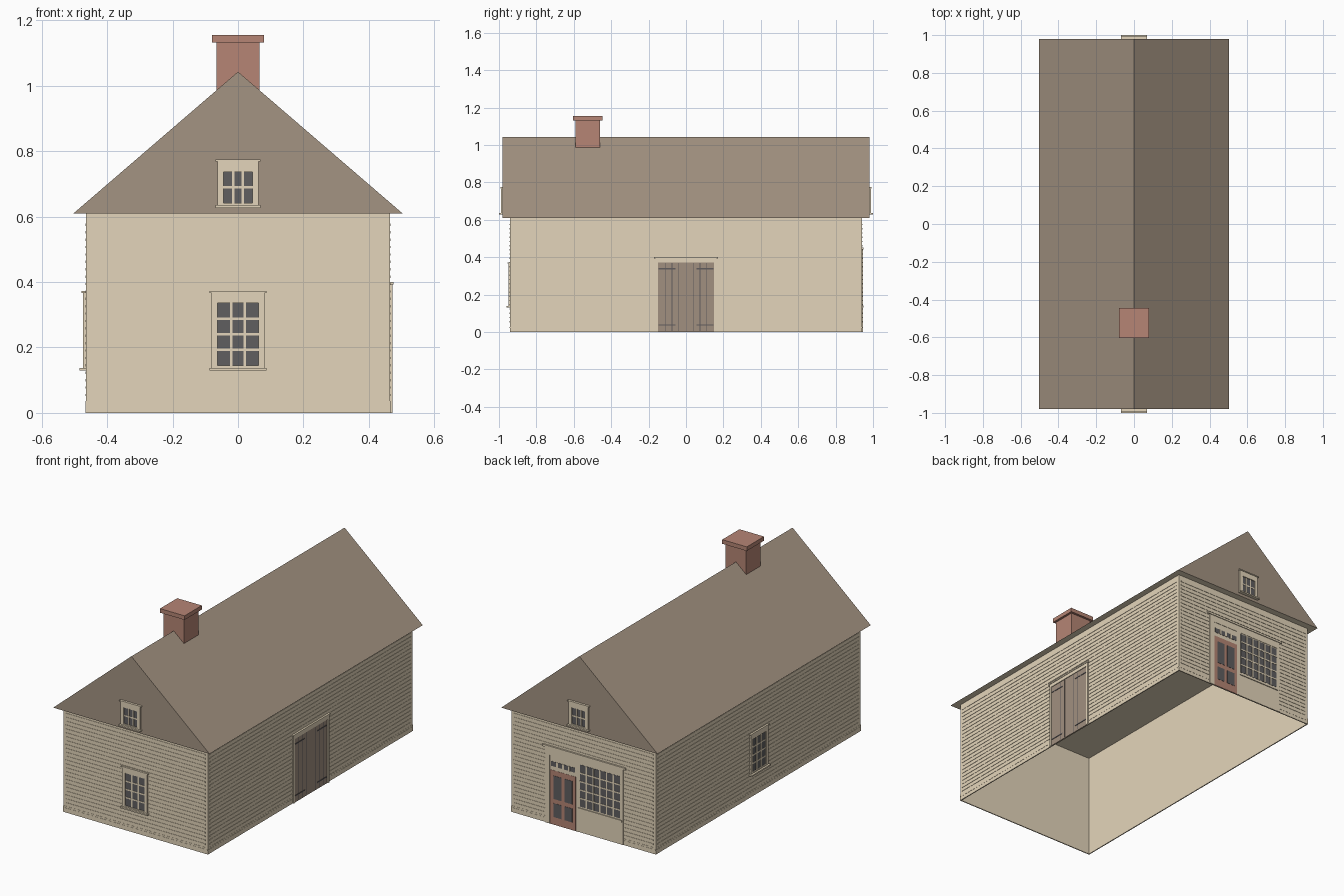
import bpy, bmesh
from math import pi
from mathutils import Matrix, Vector

if "Cube" in bpy.data.objects:
    bpy.data.objects.remove(bpy.data.objects["Cube"])


def material(name, r, g, b):
    m = bpy.data.materials.new(name)
    m.use_nodes = True
    col = [(c / 255) ** 2.2 for c in (r, g, b)] + [1]
    m.diffuse_color = col
    m.node_tree.nodes["Principled BSDF"].inputs["Base Color"].default_value = col
    return m


WALL = material("cream_siding", 227, 212, 185)
ROOF = material("brown_roof", 162, 146, 129)
BRICK = material("red_brown_brick", 180, 132, 116)
GLASS = material("dark_glass", 96, 95, 96)
PLANK = material("barn_door_wood", 160, 143, 127)
IRON = material("dark_iron", 96, 92, 94)

HX, HY, EAVE = 0.465, 0.941, 0.61   # wall half sizes and eave height
RX, RY, RIDGE = 0.503, 0.98, 1.043  # roof half sizes and ridge height


def finish(name, bm, mat):
    bmesh.ops.recalc_face_normals(bm, faces=bm.faces)
    me = bpy.data.meshes.new(name)
    bm.to_mesh(me)
    bm.free()
    me.materials.append(mat)
    ob = bpy.data.objects.new(name, me)
    bpy.context.collection.objects.link(ob)
    return ob


def boxes(name, items, mat, place=None):
    """Boxes given as (u0, u1, d0, d1, z0, z1); place maps wall space to the model."""
    bm = bmesh.new()
    for u0, u1, d0, d1, z0, z1 in items:
        mx = (Matrix.Translation(((u0 + u1) / 2, -(d0 + d1) / 2, (z0 + z1) / 2))
              @ Matrix.Diagonal((u1 - u0, d1 - d0, z1 - z0, 1)))
        bmesh.ops.create_cube(bm, size=1, matrix=mx)
    if place:
        bm.transform(place)
    return finish(name, bm, mat)


def side(quarter, dist):
    """Wall space: u runs to the viewer's right, d points outward."""
    return Matrix.Rotation(quarter * pi / 2, 4, "Z") @ Matrix.Translation((0, -dist, 0))


FRONT, LEFT, BACK, RIGHT = side(0, HY), side(1, HX), side(2, HY), side(3, HX)


def glazing(name, u0, u1, z0, z1, cols, rows, place, d=0.004, bar=0.008):
    """Glass sheet with a grid of glazing bars."""
    boxes(name + "_glass", [(u0, u1, 0, d, z0, z1)], GLASS, place)
    bars = []
    for i in range(1, cols):
        u = u0 + (u1 - u0) * i / cols
        bars.append((u - bar / 2, u + bar / 2, 0, d + 0.0015, z0, z1))
    for j in range(1, rows):
        z = z0 + (z1 - z0) * j / rows
        bars.append((u0, u1, 0, d + 0.0015, z - bar / 2, z + bar / 2))
    boxes(name + "_bars", bars, WALL, place)


def surround(u0, u1, z0, z1, gu0, gu1, gz0, gz1, d):
    """Four boards around an opening."""
    return [(u0, gu0, 0, d, z0, z1), (gu1, u1, 0, d, z0, z1),
            (gu0, gu1, 0, d, gz1, z1), (gu0, gu1, 0, d, z0, gz0)]


def window(name, half, z0, z1, ghalf, gz0, gz1, rows, place):
    frame = surround(-half, half, z0, z1, -ghalf, ghalf, gz0, gz1, 0.009)
    lip = half + 0.006
    frame.append((-lip, lip, 0, 0.013, z1 - 0.004, z1 + 0.002))
    frame.append((-lip, lip, 0, 0.02, z0 - 0.002, z0 + 0.006))
    boxes(name + "_frame", frame, WALL, place)
    glazing(name, -ghalf, ghalf, gz0, gz1, 3, rows, place)


# Walls with siding strips and base board, open below
for label, place, half in (("front", FRONT, HX), ("left", LEFT, HY),
                           ("back", BACK, HX), ("right", RIGHT, HY)):
    boxes(label + "_wall", [(-half, half, -0.005, 0, 0, EAVE)], WALL, place)
    inner = half - 0.016
    strips = [(-inner, inner, 0, 0.002, z - 0.0035, z + 0.0035)
              for z in (0.055 + 0.0226 * i for i in range(24))]
    boxes(label + "_siding_strips", strips, WALL, place)
    boxes(label + "_base_board", [(-half, half, 0, 0.001, 0, 0.037),
                                  (-half, half, 0, 0.002, 0.021, 0.027)], WALL, place)

# Roof prism with a cream soffit and ceiling
bm = bmesh.new()
tri = [bm.verts.new((x, -RY, z)) for x, z in ((-RX, EAVE), (RX, EAVE), (0, RIDGE))]
end = bmesh.ops.extrude_face_region(bm, geom=[bm.faces.new(tri)])
bmesh.ops.translate(bm, vec=Vector((0, 2 * RY, 0)),
                    verts=[v for v in end["geom"] if isinstance(v, bmesh.types.BMVert)])
roof = finish("roof", bm, ROOF)
roof.data.materials.append(WALL)
for poly in roof.data.polygons:
    if abs(poly.center.z - EAVE) < 0.001:
        poly.material_index = 1

# Chimney
boxes("chimney", [(-0.066, 0.066, 0.459, 0.591, 0.95, 1.132),
                  (-0.079, 0.079, 0.446, 0.604, 1.132, 1.156)], BRICK)

# Windows
window("front_window", 0.081, 0.132, 0.37, 0.062, 0.145, 0.336, 4, FRONT)
window("side_window", 0.081, 0.132, 0.37, 0.062, 0.145, 0.336, 4, RIGHT)
for label, quarter in (("front", 0), ("back", 2)):
    window(label + "_attic_window", 0.063, 0.629, 0.772, 0.044, 0.642, 0.737, 2,
           side(quarter, RY))

# Double plank door
boxes("barn_door_frame", [(-0.164, -0.15, 0, 0.008, 0, 0.392), (0.15, 0.164, 0, 0.008, 0, 0.392),
                          (-0.15, 0.15, 0, 0.008, 0.372, 0.392),
                          (-0.17, 0.17, 0, 0.011, 0.392, 0.4)], WALL, LEFT)
boxes("barn_doors", [(-0.15, 0.15, 0, 0.004, 0, 0.372)], PLANK, LEFT)
iron = []
for s in (-1, 1):
    for u in (0.038, 0.075, 0.112):
        iron.append((s * u - 0.0015, s * u + 0.0015, 0, 0.0045, 0.005, 0.368))
    for z in (0.038, 0.338):
        a, b = sorted((s * 0.055, s * 0.147))
        iron.append((a, b, 0, 0.006, z - 0.003, z + 0.003))
boxes("barn_door_seams_and_hinges", iron, IRON, LEFT)

# Shopfront panel, cornice and sill on the back
boxes("shopfront_panel", [(-0.245, 0.258, 0, 0.003, 0, 0.44),
                          (-0.245, -0.215, 0, 0.005, 0, 0.44),
                          (-0.045, -0.03, 0, 0.005, 0, 0.44),
                          (0.243, 0.258, 0, 0.005, 0, 0.44),
                          (-0.215, 0.243, 0, 0.005, 0.4, 0.44),
                          (-0.262, 0.272, 0, 0.009, 0.44, 0.452),
                          (-0.03, 0.25, 0, 0.008, 0.132, 0.142)], WALL, BACK)
glazing("shop_window", -0.022, 0.237, 0.15, 0.394, 6, 5, BACK)
glazing("transom", -0.206, -0.054, 0.338, 0.366, 4, 1, BACK, bar=0.012)

# Glazed shop door
boxes("shop_door", [(-0.212, -0.048, 0, 0.0042, 0, 0.315)], BRICK, BACK)
boxes("shop_door_panes", [(u, u + 0.05, 0, 0.0055, z0, z1)
                          for u in (-0.19, -0.12)
                          for z0, z1 in ((0.045, 0.125), (0.15, 0.285))], GLASS, BACK)
